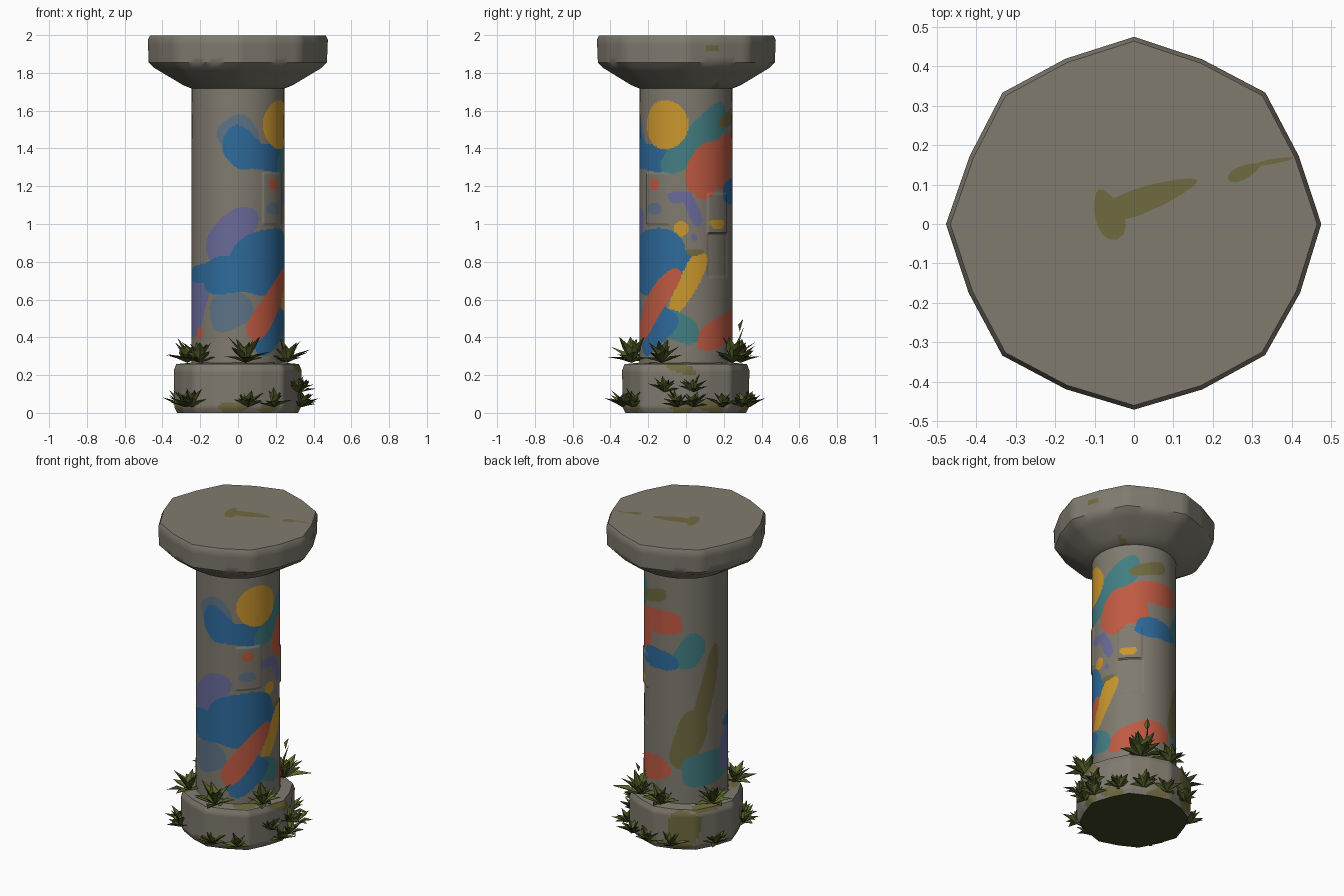
import bpy, bmesh, math, random
from mathutils import Vector

if "Cube" in bpy.data.objects:
    bpy.data.objects.remove(bpy.data.objects["Cube"])

random.seed(4)


def lin(c):
    return c / 12.92 if c <= 0.04045 else ((c + 0.055) / 1.055) ** 2.4


MATS = {}
for name, rgb in {
    "stone": (128, 123, 111), "blue": (46, 106, 155), "faded_blue": (94, 115, 134),
    "teal": (66, 126, 130), "coral": (192, 90, 66), "ochre": (202, 150, 45),
    "purple": (106, 106, 154), "moss": (112, 106, 64), "leaf": (90, 102, 44),
    "dark_leaf": (62, 68, 32),
}.items():
    m = bpy.data.materials.new(name)
    m.diffuse_color = [lin(c / 255) for c in rgb] + [1]
    m.use_nodes = True
    m.node_tree.nodes["Principled BSDF"].inputs["Base Color"].default_value = m.diffuse_color
    MATS[name] = m
IDX = {n: i for i, n in enumerate(MATS)}


def finish(name, bm, angle=None):
    me = bpy.data.meshes.new(name)
    bm.to_mesh(me)
    bm.free()
    for m in MATS.values():
        me.materials.append(m)
    ob = bpy.data.objects.new(name, me)
    bpy.context.collection.objects.link(ob)
    if angle:
        me.shade_smooth()
        me.set_sharp_from_angle(angle=math.radians(angle))
    return ob


def blob(mat, deg, z, length, width=None, tilt=0):
    """Paint blob: azimuth from the front, height, half length, half width, tilt."""
    return mat, deg, z, length, width or length, math.radians(tilt)


def covers(b, deg, v, rad):
    """True inside the blob's slightly wavy, full-bodied oval."""
    _, a, z, l, w, t = b
    x, y = math.radians((deg - a + 180) % 360 - 180) * rad, v - z
    if math.hypot(x, y) > 1.5 * max(l, w):
        return False
    p = (x * math.cos(t) + y * math.sin(t)) / l
    q = (y * math.cos(t) - x * math.sin(t)) / w
    if l == w:
        return p * p + q * q < 1
    wave = 1 + .06 * math.sin(3 * math.atan2(q, p) + a)
    return abs(p) ** 2.7 + abs(q) ** 2.7 < wave ** 2.7


def rough_octagon(mid):
    """Radius factor by azimuth: eight corners with slightly bulged, uneven sides."""
    c = [(1 if k % 2 == 0 else mid) + random.uniform(-.012, .006) for k in range(16)]
    d = math.radians(22.5)

    def f(deg):
        k = int(deg // 22.5) % 16
        t = math.radians(deg % 22.5)
        a, b = c[k], c[(k + 1) % 16]
        return a * b * math.sin(d) / (a * math.sin(t) + b * math.sin(d - t))
    return f


def lathe(name, prof, n, step, v0, shape, blobs, bump=None, bottom="stone", angle=40):
    """Turned part; prof = (radius, z, octagon weight). Blobs use length along the profile."""
    rings, v = [(*prof[0], v0)], v0
    for p, q in zip(prof, prof[1:]):
        length = math.hypot(q[0] - p[0], q[1] - p[1])
        s = max(1, round(length / step))
        for i in range(1, s + 1):
            rings.append((*[a + (b - a) * i / s for a, b in zip(p, q)], v + length * i / s))
        v += length
    bm = bmesh.new()
    grid = []
    for r, z, w, _ in rings:
        row = []
        for j in range(n):
            d = 360 * j / n
            rr = r * (1 + w * (shape(d) - 1)) + (bump(d, z) if bump else 0)
            a = math.radians(d)
            row.append(bm.verts.new((rr * math.sin(a), -rr * math.cos(a), z)))
        grid.append(row)
    rad = max(p[0] for p in prof)
    for i in range(len(rings) - 1):
        vm = (rings[i][3] + rings[i + 1][3]) / 2
        for j in range(n):
            k = (j + 1) % n
            f = bm.faces.new((grid[i][j], grid[i][k], grid[i + 1][k], grid[i + 1][j]))
            for b in reversed(blobs):
                if covers(b, 360 * (j + .5) / n, vm, rad):
                    f.material_index = IDX[b[0]]
                    break
    bm.faces.new(grid[0][::-1]).material_index = IDX[bottom]
    bm.faces.new(grid[-1])
    return finish(name, bm, angle)


# Base stone with scattered moss, heaviest at the back left
moss = [blob("moss", 212, .13, .13, .1, 70), blob("moss", 240, .28, .12, .04),
        blob("moss", 45, .31, .1, .035), blob("moss", 85, .24, .09, .025, -15)]
moss += [blob("moss", 40 * k + random.uniform(-10, 10), random.choice((.03, .3)),
              random.uniform(.05, .09), .03, random.uniform(-30, 30)) for k in range(9)]
lathe("base_stone", [(.32, 0, 1), (.335, .03, 1), (.338, .225, 1), (.325, .258, 1), (.23, .268, 1)],
      112, .012, 0, rough_octagon(.96), moss, bottom="dark_leaf")

# Painted shaft: later blobs lie over earlier ones
upper_mural = [
    blob("faded_blue", 2, 1.46, .12, .1, -50),
    blob("blue", 6, 1.40, .12, .095, -45),
    blob("blue", 35, 1.35, .16, .07, -5),
    blob("teal", 106, 1.45, .25, .085, 42),
    blob("ochre", 63, 1.525, .13),
    blob("moss", 162, 1.565, .12, .04, 18),
    blob("coral", 116, 1.29, .155, .1, 65),
    blob("coral", 138, 1.28, .1, .09, 20),
    blob("coral", 168, 1.41, .19, .075, 5),
    blob("teal", 220, 1.24, .12, .08, 60),
    blob("blue", 172, 1.17, .135, .065),
    blob("coral", 48, 1.21, .033),
    blob("faded_blue", 48, 1.08, .05, .03),
    blob("purple", 82, 1.145, .065, .03, 5),
    blob("purple", 98, 1.08, .1, .032, -65),
    blob("ochre", 84, .975, .04),
    blob("purple", 100, .93, .018),
    blob("ochre", 132, 1.0, .05, .025),
]
lower_mural = [
    blob("moss", 246, 1.0, .26, .052, 76),
    blob("moss", 219, .68, .19, .09, 70),
    blob("coral", 148, .44, .2, .08, 18),
    blob("teal", 253, .48, .2, .105, 5),
    blob("purple", -66, .59, .18, .105, 72),
    blob("purple", -10, .94, .18, .095, 48),
    blob("faded_blue", -10, .54, .12, .1, 20),
    blob("blue", -38, .75, .2, .05, 8),
    blob("blue", -10, .73, .16, .1, 5),
    blob("blue", 42, .79, .22, .18),
    blob("blue", 80, .8, .1, .06, -25),
    blob("ochre", 93, .69, .19, .052, 62),
    blob("moss", 101, .85, .05, .015),
    blob("teal", 78, .455, .125, .075, -22),
    blob("blue", 48, .44, .15, .09, 45),
    blob("coral", 46, .57, .23, .065, 52),
    blob("coral", -55, .42, .03),
]


def bricks(d, z):
    """Loose blocks standing slightly out of, or into, the shaft."""
    if 32 < d < 68 and 1.0 < z < 1.27 or 117 < d < 151 and .95 < z < 1.16:
        return .005
    return -.003 if 117 < d < 153 and .72 < z < .95 else 0


lathe("painted_shaft", [(.247, .24, 0), (.245, 1.75, 0)], 240, .0068, .24,
      lambda d: 1, upper_mural + lower_mural, bricks)

# Capital slab, flaring out from the shaft
lathe("capital", [(.24, 1.715, 0), (.29, 1.735, .2), (.44, 1.825, .9), (.471, 1.855, 1),
                  (.476, 1.975, 1), (.465, 1.997, 1)],
      80, .03, 0, rough_octagon(.955), [blob("moss", 108, .36, .025), blob("moss", 124, .03, .04)])


# Moss plates on the capital top
def moss_plate(name, x, y, length, width, tilt):
    bm = bmesh.new()
    t = math.radians(tilt)
    vs = []
    for k in range(14):
        a = math.tau * k / 14
        p, q = length * math.cos(a), width * math.sin(a) * (1 - .3 * math.cos(a))
        vs.append(bm.verts.new((x + p * math.cos(t) - q * math.sin(t),
                                y + p * math.sin(t) + q * math.cos(t), 2.0)))
    bm.faces.new(vs).material_index = IDX["moss"]
    finish(name, bm)


moss_plate("top_moss_large", .035, .065, .135, .032, 20)
moss_plate("top_moss_corner", -.065, .025, .068, .035, 110)
moss_plate("top_moss_edge", .28, .132, .045, .017, 25)
moss_plate("top_moss_sliver", .36, .16, .05, .006, 10)


# Leaf tufts
def leaf(bm, o, az, tilt, length, width, mat):
    """Folded pointed blade that droops a little towards its tip."""
    out = Vector((math.sin(az), -math.cos(az), 0))
    side = Vector((math.cos(az), math.sin(az), 0))
    d = out * math.cos(tilt) + Vector((0, 0, math.sin(tilt)))
    up = side.cross(d) * (1 if side.cross(d).z > 0 else -1)
    m = o + d * length * .5
    pts = [o.copy(), m + side * width + up * .008, m - side * width + up * .008, m - up * .004,
           o + d * length - up * length * .12]
    for p in pts:
        p.z = max(p.z, .001)
    b, l, r, c, t = [bm.verts.new(p) for p in pts]
    for tri in ((b, c, l), (b, r, c), (c, t, l), (c, r, t)):
        bm.faces.new(tri).material_index = IDX[mat]


def tuft(name, deg, rad, z, size, count):
    bm = bmesh.new()
    a = math.radians(deg)
    o = Vector((rad * math.sin(a), -rad * math.cos(a), z))
    for i in range(count):
        az = a + math.tau * i / count * 2 + random.uniform(-.3, .3)
        tilt = math.radians(random.uniform(15, 40) if i < count / 2 else random.uniform(45, 80))
        leaf(bm, o, az, tilt, size * random.uniform(.75, 1.1), size * .21,
             "dark_leaf" if i % 4 == 0 else "leaf")
    return finish(name, bm)


for i, deg in enumerate((-44, 8, 64, 148, 185, 248)):
    tuft(f"upper_tuft_{i + 1}", deg, .29, .265, .16 if deg in (8, 148) else .135, 16)
for i, deg in enumerate((-56, 9, 34, 82, 97, 125, 150, 174, 200, 246, 315)):
    tuft(f"lower_tuft_{i + 1}", deg, .34, .03, .105, 14)
for i, deg in enumerate((70, 97)):
    tuft(f"side_tuft_{i + 1}", deg, .335, .11, .1, 14)

# Tall sprout with a bud, at the back right
bm = bmesh.new()
leaf(bm, Vector((.13, .265, .27)), math.radians(154), math.radians(83), .19, .008, "leaf")
leaf(bm, Vector((.14, .285, .43)), math.radians(154), math.radians(80), .07, .018, "leaf")
finish("sprout", bm)
